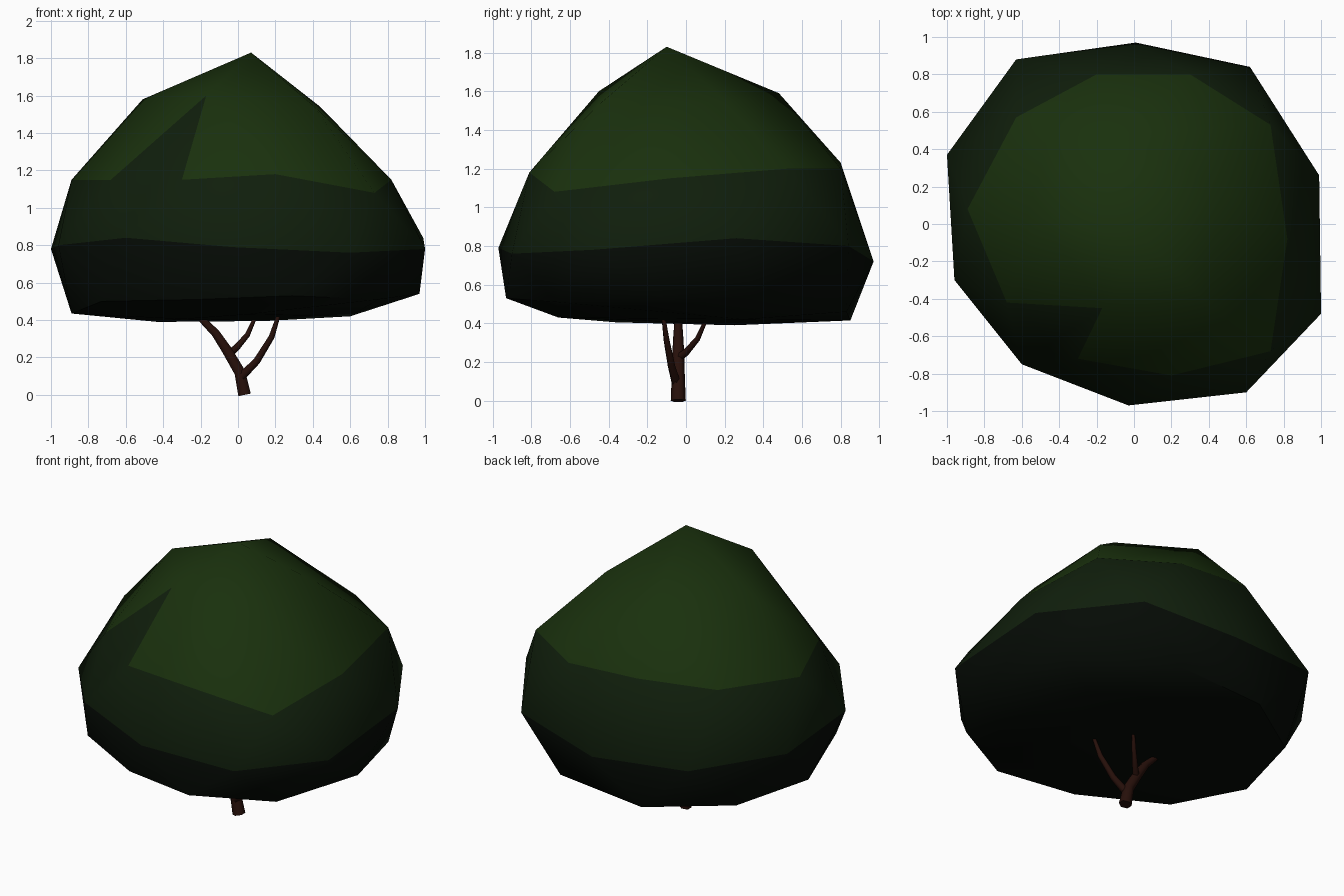
import bpy, bmesh, math


def material(name, rgb):
    m = bpy.data.materials.new(name)
    m.diffuse_color = (*rgb, 1)
    return m


leaf_top = material("leaf_top", (0.0100, 0.0300, 0.0040))
leaf_mid = material("leaf_mid", (0.0050, 0.0130, 0.0035))
leaf_low = material("leaf_low", (0.0015, 0.0032, 0.0015))
bark = material("bark", (0.020, 0.005, 0.003))

# Canopy: an irregular faceted dome, skinned over a few loose rings
apex = [(0.07, -0.10, 1.83)]
crown = [(-0.10, 0.48, 1.59), (-0.51, 0.04, 1.58), (-0.17, -0.45, 1.60),
         (0.41, -0.44, 1.54), (0.44, 0.21, 1.54)]
shoulder = [(0.82, -0.08, 1.15), (0.73, 0.53, 1.20), (0.30, 0.80, 1.20),
            (-0.20, 0.80, 1.23), (-0.63, 0.57, 1.18), (-0.89, 0.08, 1.15),
            (-0.68, -0.42, 1.15), (-0.30, -0.72, 1.15), (0.20, -0.81, 1.18),
            (0.73, -0.68, 1.08)]
belt = [(0.99, 0.26, 0.84), (0.62, 0.84, 0.80), (0.01, 0.97, 0.72),
        (-0.63, 0.88, 0.76), (-1.00, 0.37, 0.78), (-0.96, -0.30, 0.80),
        (-0.60, -0.75, 0.84), (-0.03, -0.97, 0.79), (0.60, -0.90, 0.76),
        (1.00, -0.48, 0.78)]
rim = [(0.97, -0.13, 0.54), (0.85, 0.36, 0.54), (0.34, 0.83, 0.46),
       (-0.27, 0.85, 0.415), (-0.74, 0.53, 0.43), (-0.89, -0.01, 0.435),
       (-0.73, -0.53, 0.50), (-0.22, -0.82, 0.51), (0.29, -0.93, 0.53),
       (0.75, -0.67, 0.51)]
underside = [(0.60, 0.30, 0.42), (0.05, -0.66, 0.43), (-0.30, -0.36, 0.405),
             (-0.43, 0.25, 0.39), (0.15, 0.25, 0.395)]

bm = bmesh.new()
for ring in (apex, crown, shoulder, belt, rim, underside):
    for p in ring:
        bm.verts.new(p)
bmesh.ops.convex_hull(bm, input=bm.verts[:])
loose = [v for v in bm.verts if not v.link_faces]
bmesh.ops.delete(bm, geom=loose, context='VERTS')
bmesh.ops.recalc_face_normals(bm, faces=bm.faces[:])
for f in bm.faces:
    lowest = min(v.co.z for v in f.verts)
    f.material_index = 0 if lowest > 1.0 else 1 if lowest > 0.7 else 2
mesh = bpy.data.meshes.new("canopy")
bm.to_mesh(mesh)
bm.free()
for m in (leaf_top, leaf_mid, leaf_low):
    mesh.materials.append(m)
canopy = bpy.data.objects.new("canopy", mesh)
bpy.context.collection.objects.link(canopy)
bpy.ops.object.select_all(action='DESELECT')
canopy.select_set(True)
bpy.context.view_layer.objects.active = canopy
bpy.ops.object.shade_smooth_by_angle(angle=math.radians(45))


# Trunk and branches: tapered six-sided limbs, points are (x, y, z, radius)
def limb(name, points):
    cu = bpy.data.curves.new(name, 'CURVE')
    cu.dimensions = '3D'
    cu.bevel_depth = 1.0
    cu.bevel_resolution = 1
    cu.use_fill_caps = True
    s = cu.splines.new('POLY')
    s.points.add(len(points) - 1)
    for sp, (x, y, z, r) in zip(s.points, points):
        sp.co = (x, y, z, 1)
        sp.radius = r
    cu.materials.append(bark)
    ob = bpy.data.objects.new(name, cu)
    bpy.context.collection.objects.link(ob)


limb("trunk", [(0.035, -0.04, 0.0, 0.039), (0.01, -0.04, 0.12, 0.034),
               (-0.06, -0.04, 0.24, 0.031), (-0.12, -0.04, 0.33, 0.026),
               (-0.20, -0.04, 0.41, 0.020), (-0.26, -0.04, 0.48, 0.008)])
limb("right_branch", [(0.01, -0.05, 0.09, 0.025), (0.10, -0.075, 0.18, 0.020),
                      (0.18, -0.10, 0.31, 0.016), (0.215, -0.115, 0.42, 0.011),
                      (0.23, -0.12, 0.48, 0.005)])
limb("back_branch", [(-0.05, -0.04, 0.22, 0.021), (-0.01, 0.0, 0.25, 0.018),
                     (0.05, 0.06, 0.32, 0.014), (0.09, 0.10, 0.41, 0.010),
                     (0.11, 0.12, 0.48, 0.005)])
